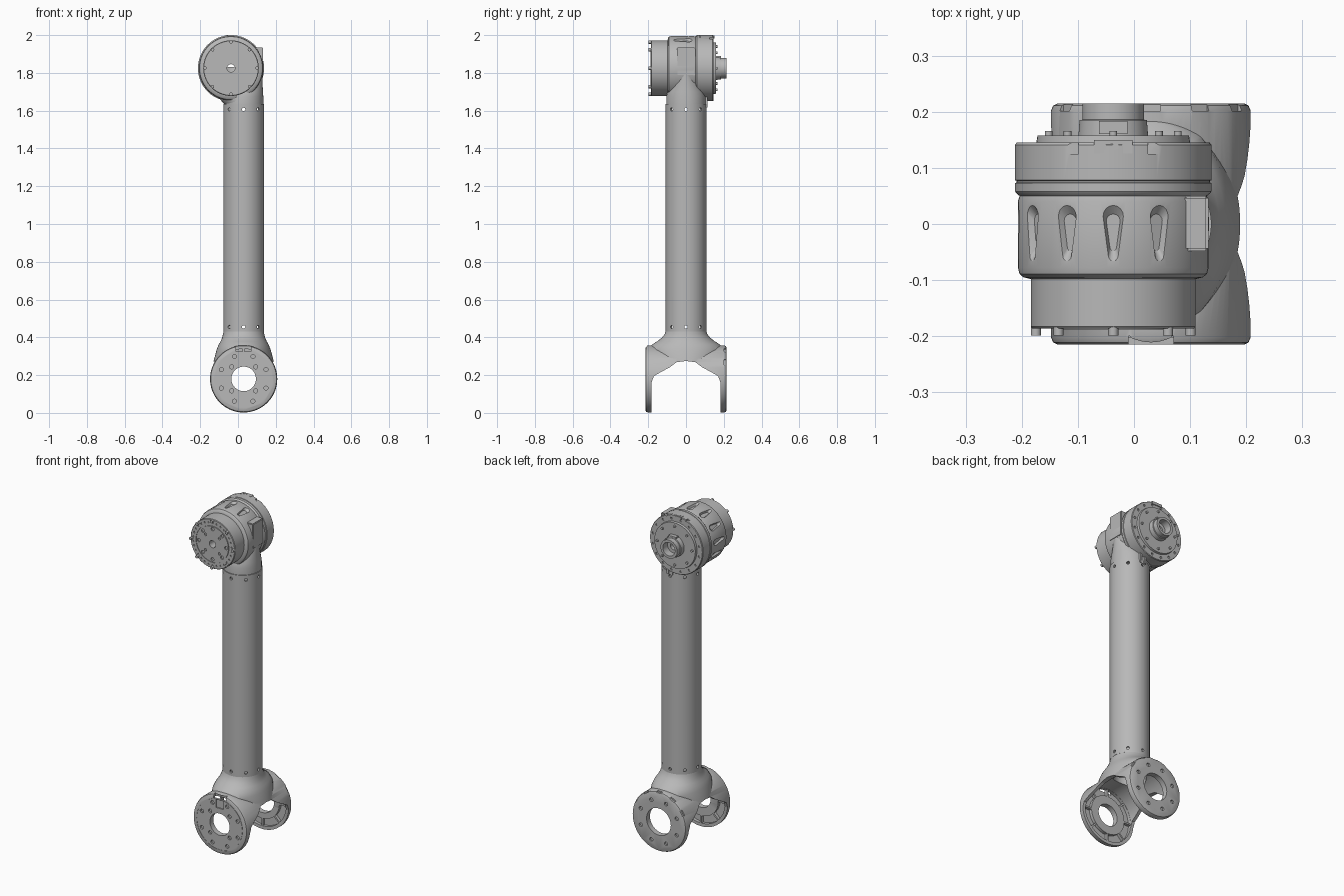
import bpy, bmesh
from math import sin, cos, pi, radians
from mathutils import Matrix, Vector

old = bpy.data.objects.get("Cube")
if old:
    bpy.data.objects.remove(old, do_unlink=True)

grey = bpy.data.materials.new("machined_grey")
grey.use_nodes = True
grey.diffuse_color = (0.48, 0.48, 0.48, 1)
grey.node_tree.nodes["Principled BSDF"].inputs["Base Color"].default_value = (0.48, 0.48, 0.48, 1)

HEAD = Vector((-0.037, 0, 1.825))   # upper joint axis
FORK = Vector((0.03, 0, 0.18))      # lower joint axis
AX = 0.03                           # tube axis x


def loft(bm, rings, cap=True, loop=False):
    rows = [[bm.verts.new(p) for p in r] for r in rings]
    n = len(rows[0])
    pairs = list(zip(rows, rows[1:])) + ([(rows[-1], rows[0])] if loop else [])
    for a, b in pairs:
        for i in range(n):
            j = (i + 1) % n
            bm.faces.new((a[i], a[j], b[j], b[i]))
    if cap and not loop:
        bm.faces.new(rows[0])
        bm.faces.new(rows[-1])


def lathe(bm, profile, centre, axis="Y", n=72, loop=False):
    """Revolve (radius, position) pairs about an axis."""
    rings = []
    for r, d in profile:
        ring = []
        for i in range(n):
            u, v = r * cos(2 * pi * i / n), r * sin(2 * pi * i / n)
            ring.append(centre + Vector((u, d, v) if axis == "Y" else (u, v, d)))
        rings.append(ring)
    loft(bm, rings, loop=loop)


def cyl(bm, r, h, loc, direction=(0, 1, 0), n=12):
    rot = Vector(direction).to_track_quat("Z", "Y").to_matrix().to_4x4()
    bmesh.ops.create_cone(bm, cap_ends=True, segments=n, radius1=r, radius2=r, depth=h,
                          matrix=Matrix.Translation(loc) @ rot)


def box(bm, size, loc, turn=0):
    m = Matrix.Translation(loc) @ Matrix.Rotation(turn, 4, "Y") @ Matrix.Diagonal((*size, 1))
    bmesh.ops.create_cube(bm, size=1, matrix=m)


def polar(centre, r, a, y):
    """Point at angle a from the top, around a y-directed axis."""
    return centre + Vector((r * sin(a), y, r * cos(a)))


def circle(bm, centre, r, y, count, rad, depth, start=0):
    for i in range(count):
        cyl(bm, rad, depth, polar(centre, r, start + 2 * pi * i / count, y))


def finish(name, bm):
    bmesh.ops.recalc_face_normals(bm, faces=bm.faces)
    mesh = bpy.data.meshes.new(name)
    bm.to_mesh(mesh)
    bm.free()
    mesh.materials.append(grey)
    ob = bpy.data.objects.new(name, mesh)
    bpy.context.collection.objects.link(ob)
    return ob


def combine(ob, bm, operation="DIFFERENCE"):
    tool = finish("cutter", bm)
    mod = ob.modifiers.new("cut", "BOOLEAN")
    mod.operation, mod.solver, mod.object = operation, "EXACT", tool
    bpy.context.view_layer.update()
    dg = bpy.context.evaluated_depsgraph_get()
    mesh = bpy.data.meshes.new_from_object(ob.evaluated_get(dg))
    ob.modifiers.clear()
    ob.data = mesh
    bpy.data.objects.remove(tool, do_unlink=True)


def smooth(ob):
    bpy.ops.object.select_all(action="DESELECT")
    ob.select_set(True)
    bpy.context.view_layer.objects.active = ob
    bpy.ops.object.shade_smooth_by_angle(angle=radians(32))


new = bmesh.new
parts = []

# Hollow arm tube with a ring of fixing holes at each end
bm = new()
lathe(bm, [(.108, .43), (.108, 1.635), (.098, 1.635), (.098, .43)], Vector((AX, 0, 0)), "Z", loop=True)
tube = finish("arm_tube", bm)
bm = new()
for z in (.455, 1.607):
    for i in range(8):
        d = Vector((cos(i * pi / 4), sin(i * pi / 4), 0))
        cyl(bm, .009, .04, Vector((AX, 0, z)) + d * .103, d)
combine(tube, bm)
parts.append(tube)

# Fork: horizontal barrel blended into a flared collar
bm = new()
lathe(bm, [(.166, -.215), (.174, -.211), (.178, -.202), (.178, .202), (.174, .211), (.166, .215)], FORK)
fork = finish("fork", bm)
bm = new()
flare = [(.106, .106, .436), (.109, .112, .418), (.114, .128, .398), (.122, .152, .379),
         (.132, .18, .362), (.143, .198, .335), (.155, .19, .29), (.165, .18, .25)]
loft(bm, [[(AX + a * cos(t), b * sin(t), z) for t in (2 * pi * i / 72 for i in range(72))]
          for a, b, z in flare])
combine(fork, bm, "UNION")

# Saddle opening between the arms, hollow interior and cable bore
half = [(.05, .268), (.085, .242), (.14, .212), (.17, .195), (.183, .16), (.183, -.05)]
saddle = [(-y, z) for y, z in reversed(half)] + [(0, .275)] + half
bm = new()
loft(bm, [[(x, y, z) for y, z in saddle] for x in (-.3, .4)])
combine(fork, bm)
bm = new()
lathe(bm, [(.16, -.1829), (.16, .1829)], FORK)
combine(fork, bm)
bm = new()
cyl(bm, .088, .3, (AX, 0, .32), (0, 0, 1), 48)
combine(fork, bm)

# Recessed webs, bearing holes, bolt holes, slot and rim notches
bm = new()
for s in (-1, 1):
    lathe(bm, [(.115, s * .17), (.159, s * .17), (.159, s * .201), (.115, s * .201)], FORK, loop=True)
combine(fork, bm)
bm = new()
cyl(bm, .065, .1, FORK + Vector((0, -.2, 0)), n=48)
cyl(bm, .08, .1, FORK + Vector((0, .2, 0)), n=48)
lathe(bm, [(.149, -.22), (.152, -.22), (.152, -.213), (.149, -.213)], FORK, loop=True)
circle(bm, FORK, .128, -.215, 8, .011, .02, pi / 8)
circle(bm, FORK, .09, -.215, 4, .011, .02, pi / 4)
circle(bm, FORK, .128, .215, 8, .011, .02, pi / 8)
combine(fork, bm)
bm = new()
box(bm, (.08, .03, .028), FORK + Vector((0, -.215, .16)))
box(bm, (.05, .014, .05), FORK + Vector((0, -.215, .12)))
for k in range(-2, 3):
    a = k * pi / 6
    box(bm, (.034, .022, .016), polar(FORK, .178, a, .212), a)
combine(fork, bm)
parts.append(fork)

# Radial ribs inside both fork arms
bm = new()
for s in (-1, 1):
    for i in range(8):
        a = i * pi / 4
        box(bm, (.01, .022, .05), polar(FORK, .137, a, s * .195), a)
parts.append(finish("fork_ribs", bm))

# Joint housing, turned in one piece with a through bore
bm = new()
lathe(bm, [(.021, -.188), (.105, -.188), (.105, -.183), (.11, -.183), (.11, -.186), (.144, -.186),
           (.147, -.183), (.147, -.098), (.16, -.095), (.167, -.089), (.17, -.078), (.17, .04),
           (.167, .05), (.172, .054), (.175, .058), (.175, .073), (.172, .074), (.172, .077),
           (.175, .078), (.175, .141), (.172, .145), (.137, .145), (.135, .158), (.062, .158),
           (.06, .185), (.055, .186), (.055, .215), (.04, .215), (.04, .17), (.021, .17)],
      HEAD, n=96, loop=True)
head = finish("joint_housing", bm)

# Teardrop hollows around the housing
bm = new()
drop = [(.019 * cos(t), .015 + .019 * sin(t)) for t in (pi * i / 8 for i in range(9))]
drop += [(.009 * cos(t), -.058 + .009 * sin(t)) for t in (pi + pi * i / 6 for i in range(7))]
for k in range(-5, 2):
    a = radians(k * 29)
    frame = Matrix(((cos(a), 0, sin(a)), (0, 1, 0), (-sin(a), 0, cos(a))))
    loft(bm, [[HEAD + frame @ Vector((u * s, -.012 + (v + .012) * s, w)) for u, v in drop]
              for s, w in ((.65, .158), (1.15, .176))])
combine(head, bm)

# Bolt holes on the output face, rear flange and rear plate
bm = new()
circle(bm, HEAD, .127, -.186, 30, .005, .012)
circle(bm, HEAD, .09, -.188, 8, .01, .014)
circle(bm, HEAD, .065, -.188, 4, .008, .014, pi / 4)
circle(bm, HEAD, .155, .145, 16, .007, .012, pi / 16)
for k in (-1, 1):
    box(bm, (.04, .03, .02), HEAD + Vector((k * .082, .14, .165)))
combine(head, bm)
parts.append(head)

# Protruding bolt heads
bm = new()
circle(bm, HEAD, .138, -.19, 8, .009, .018)
circle(bm, HEAD, .115, .161, 8, .007, .01)
parts.append(finish("bolt_heads", bm))

# Electrical connector on top of the rear flange, with its guard behind
bm = new()
box(bm, (.068, .024, .016), HEAD + Vector((0, .138, .166)))
box(bm, (.05, .024, .02), HEAD + Vector((0, .172, .055)))
for dx in (-.018, .004):
    cyl(bm, .006, .004, HEAD + Vector((dx, .138, .1745)), (0, 0, 1))
parts.append(finish("connector", bm))

# Neck that narrows from the tube into the housing
neck = [(.104, .104, 1.625), (.104, .104, 1.675), (.102, .098, 1.70),
        (.1, .08, 1.745), (.1, .06, 1.79), (.1, .05, 1.83)]
bm = new()
loft(bm, [[(AX + a * cos(t), b * sin(t), z) for t in (2 * pi * i / 64 for i in range(64))]
          for a, b, z in neck])
parts.append(finish("neck", bm))

# Web under the housing on the inner side of the neck
bm = new()
loft(bm, [[(AX - d + a * cos(t), b * sin(t), z) for t in (2 * pi * i / 48 for i in range(48))]
          for d, a, b, z in ((0, .103, .1, 1.635), (.02, .105, .098, 1.66), (.045, .11, .09, 1.70))])
parts.append(finish("neck_web", bm))

# Side block above the neck
bm = new()
box(bm, (.085, .098, .15), (.09, .001, 1.86))
bmesh.ops.bevel(bm, geom=bm.edges[:], offset=.004, segments=2, affect="EDGES")
parts.append(finish("side_block", bm))

# Small latch at the back of the tube top
bm = new()
for dx in (-.014, .014):
    box(bm, (.012, .012, .055), (AX + dx, .107, 1.645))
parts.append(finish("rear_latch", bm))

for ob in parts:
    smooth(ob)
